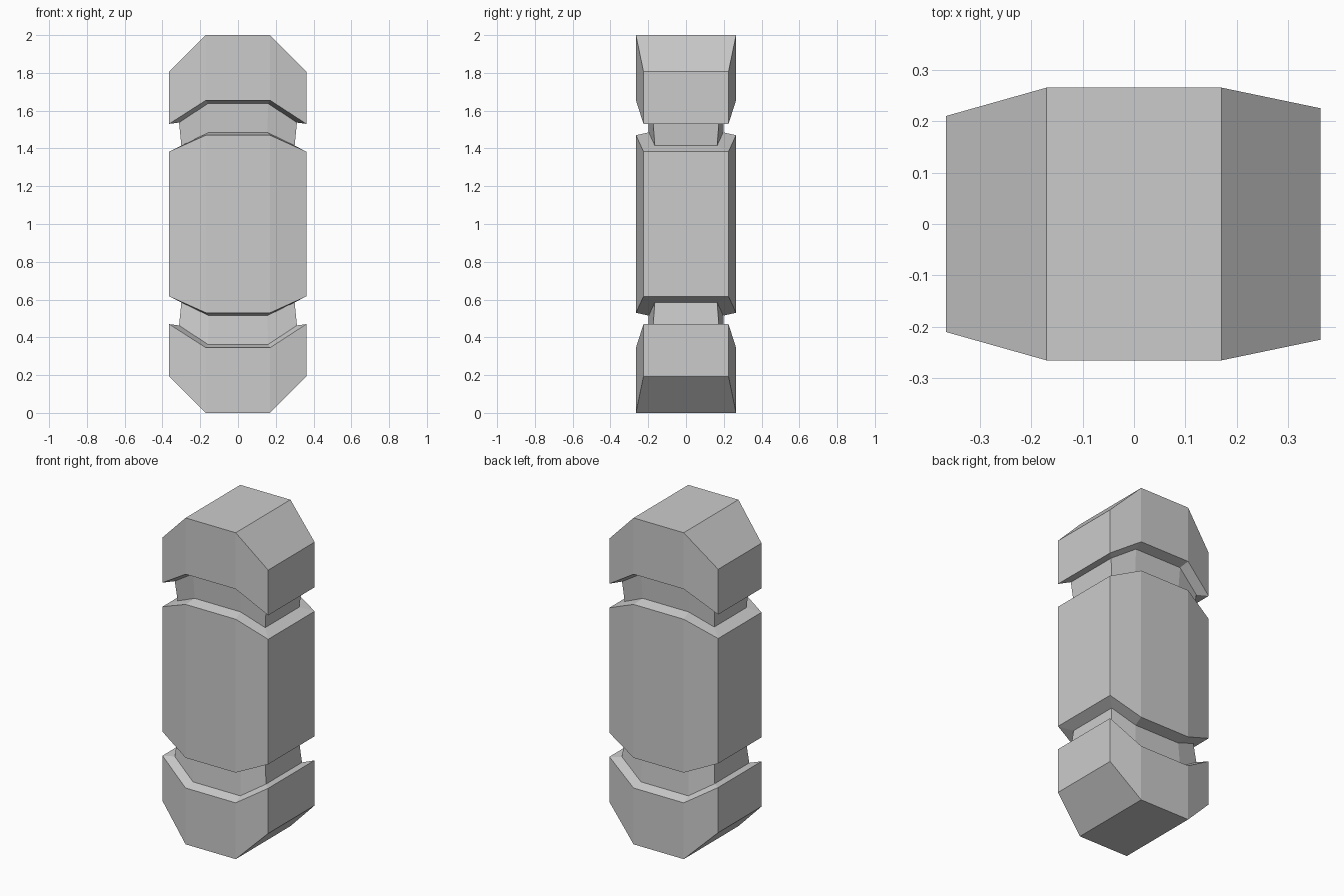
import bpy, bmesh

if "Cube" in bpy.data.objects:
    bpy.data.objects.remove(bpy.data.objects["Cube"])

# Eight-sided outline; its left end is slightly narrower than its right
BODY = [(-.365, .21), (-.17, .265), (.17, .265), (.362, .225)]
NECK_WIDE = [(-.312, .167), (-.16, .207), (.16, .207), (.312, .174)]
NECK_SLIM = [(-.30, .155), (-.155, .197), (.155, .197), (.30, .165)]

# Lower half, bottom up: outline, height at middle, height at ends
LOWER = [
    (BODY, 0, .193),            # bottom of end cap
    (BODY, .345, .47),          # lip of end cap
    (NECK_WIDE, .363, .463),    # groove floor
    (NECK_SLIM, .515, .585),
    (BODY, .53, .617),          # lip of middle body
]
UPPER = [(o, 2 - m, 2 - e) for o, m, e in reversed(LOWER)]


def ring(bm, outline, mid, end):
    heights = [end, mid, mid, end]
    front = [(x, -y, z) for (x, y), z in zip(outline, heights)]
    back = [(x, -y, z) for x, y, z in reversed(front)]
    return [bm.verts.new(p) for p in front + back]


# Capsule body lofted through all rings
bm = bmesh.new()
rings = [ring(bm, *level) for level in LOWER + UPPER]
for a, b in zip(rings, rings[1:]):
    for i in range(8):
        j = (i + 1) % 8
        bm.faces.new((a[i], a[j], b[j], b[i]))

# Bevelled ends, three panels each
for r in (rings[0], rings[-1]):
    for i in range(3):
        bm.faces.new((r[i], r[i + 1], r[6 - i], r[7 - i]))

bmesh.ops.recalc_face_normals(bm, faces=bm.faces)
mesh = bpy.data.meshes.new("grooved_capsule")
bm.to_mesh(mesh)
bm.free()
obj = bpy.data.objects.new("grooved_capsule", mesh)
bpy.context.collection.objects.link(obj)
